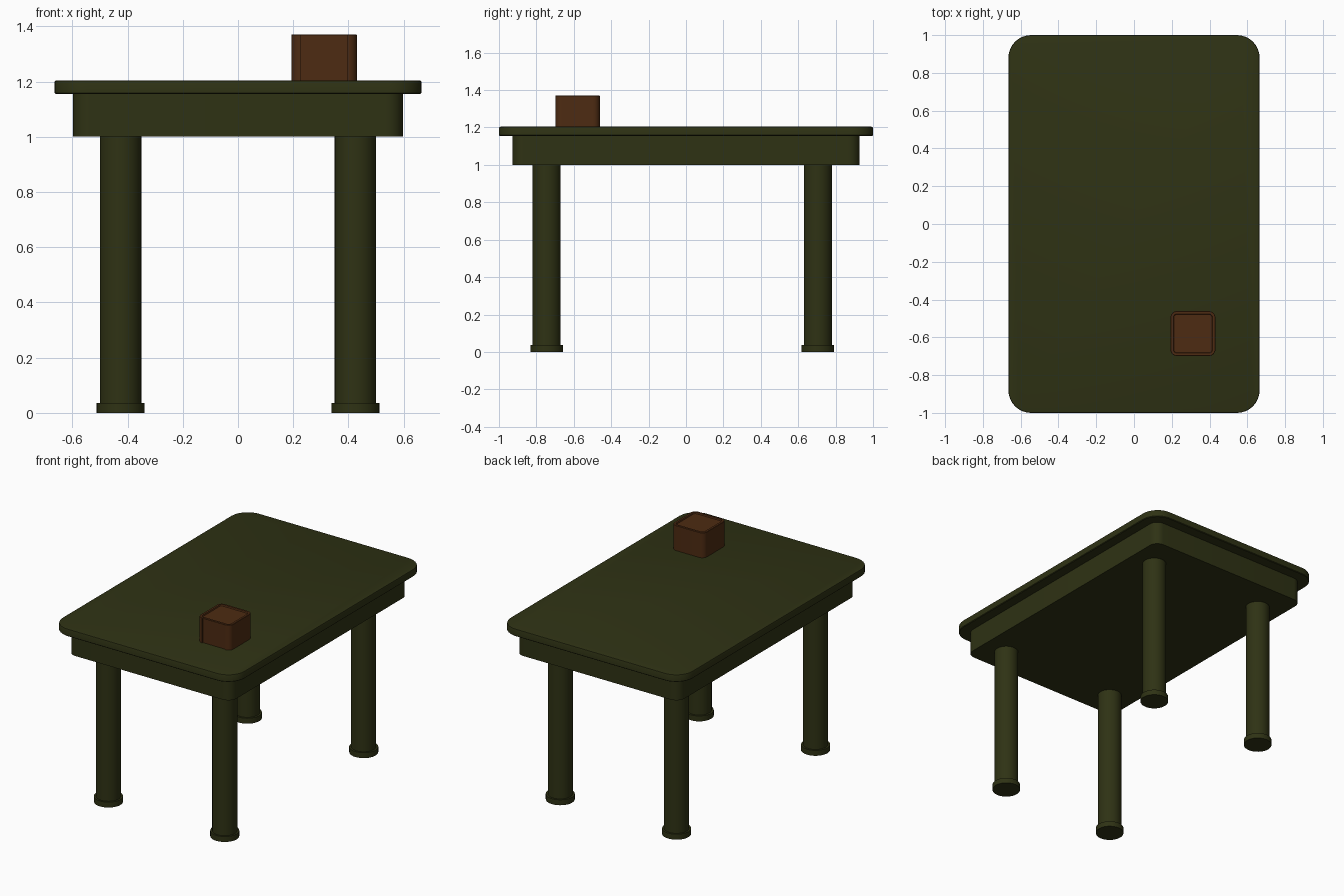
import bpy, bmesh, math

if "Cube" in bpy.data.objects:
    bpy.data.objects.remove(bpy.data.objects["Cube"])


def material(name, rgb):
    m = bpy.data.materials.new(name)
    m.diffuse_color = (*rgb, 1)
    m.use_nodes = True
    m.node_tree.nodes["Principled BSDF"].inputs["Base Color"].default_value = m.diffuse_color
    return m


GREEN = material("dark_green", (0.028, 0.032, 0.007))
BROWN = material("brown", (0.075, 0.024, 0.006))


def finish(name, bm, mat):
    bmesh.ops.recalc_face_normals(bm, faces=bm.faces)
    mesh = bpy.data.meshes.new(name)
    bm.to_mesh(mesh)
    bm.free()
    ob = bpy.data.objects.new(name, mesh)
    bpy.context.collection.objects.link(ob)
    mesh.materials.append(mat)
    bpy.ops.object.select_all(action='DESELECT')
    ob.select_set(True)
    bpy.context.view_layer.objects.active = ob
    bpy.ops.object.shade_smooth_by_angle(angle=math.radians(35))
    return ob


def rounded_ring(bm, cx, cy, hx, hy, r, z, seg=8):
    verts = []
    for q, (sx, sy) in enumerate([(1, 1), (-1, 1), (-1, -1), (1, -1)]):
        for i in range(seg + 1):
            a = (q + i / seg) * math.pi / 2
            verts.append(bm.verts.new((cx + sx * (hx - r) + r * math.cos(a),
                                       cy + sy * (hy - r) + r * math.sin(a), z)))
    return verts


def rounded_slab(cx, cy, hx, hy, r, levels):
    """Stack of rounded rectangles; levels are (z, inset)."""
    bm = bmesh.new()
    rings = [rounded_ring(bm, cx, cy, hx - d, hy - d, r - d, z) for z, d in levels]
    for a, b in zip(rings, rings[1:]):
        for i in range(len(a)):
            j = (i + 1) % len(a)
            bm.faces.new((a[i], a[j], b[j], b[i]))
    bm.faces.new(rings[0][::-1])
    bm.faces.new(rings[-1])
    return bm


def lathe(name, x, y, profile, mat, seg=32):
    bm = bmesh.new()
    rings = [[bm.verts.new((x + r * math.cos(2 * math.pi * i / seg),
                            y + r * math.sin(2 * math.pi * i / seg), z))
              for i in range(seg)] for r, z in profile]
    for a, b in zip(rings, rings[1:]):
        for i in range(seg):
            j = (i + 1) % seg
            bm.faces.new((a[i], a[j], b[j], b[i]))
    bm.faces.new(rings[0][::-1])
    bm.faces.new(rings[-1])
    return finish(name, bm, mat)


# Table top with softened edges
finish("table_top", rounded_slab(0, 0, 0.665, 1.0, 0.12, [
    (1.155, 0.004), (1.159, 0), (1.197, 0), (1.202, 0.002), (1.204, 0.008)]), GREEN)

# Solid apron block under the top
finish("apron", rounded_slab(0, 0, 0.597, 0.928, 0.06, [(1.0, 0), (1.155, 0)]), GREEN)

# Round legs with a wider foot ring
for y, label in ((-0.745, "front"), (0.705, "back")):
    for x, side in ((-0.425, "left"), (0.425, "right")):
        lathe(f"{label}_{side}_leg", x, y, [
            (0.087, 0), (0.087, 0.036), (0.075, 0.036), (0.075, 1.0)], GREEN)

# Small box on the table, shallow recess in its lid
box = rounded_slab(0.312, -0.58, 0.119, 0.119, 0.035, [
    (1.204, 0), (1.368, 0), (1.37, 0.002), (1.37, 0.015), (1.362, 0.018)])

# Shallow panel pressed into the front of the box
front = min(box.faces, key=lambda f: (round(f.calc_center_median().y, 3), -f.calc_area()))
bmesh.ops.inset_individual(box, faces=[front], thickness=0.022)
bmesh.ops.translate(box, verts=front.verts[:], vec=(0, 0.006, 0))
finish("small_box", box, BROWN)
